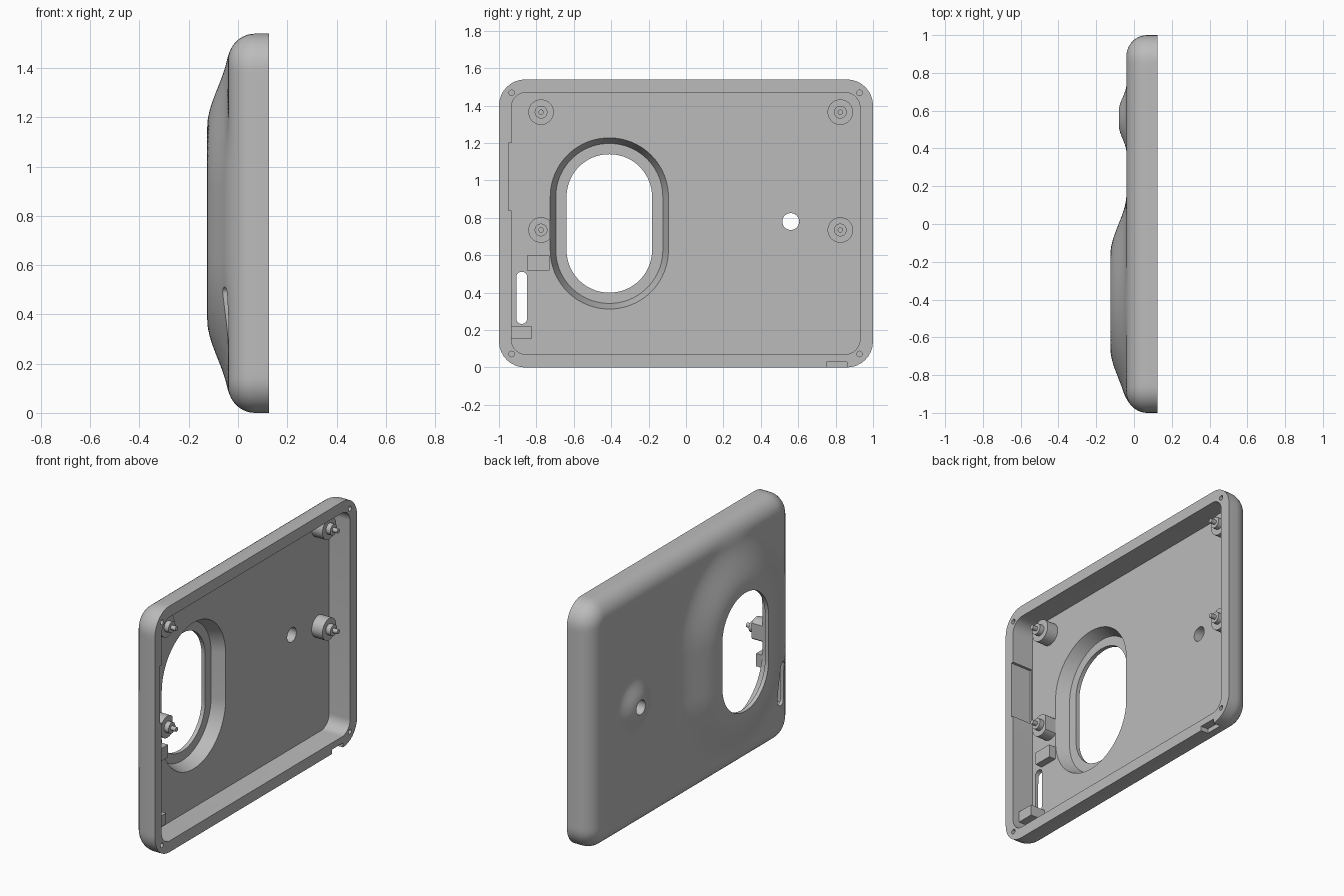
import bpy, bmesh, math

if "Cube" in bpy.data.objects:
    bpy.data.objects.remove(bpy.data.objects["Cube"], do_unlink=True)

MID_Z = 0.77
FLOOR, RIM, FACE = -0.02, 0.125, -0.04
FILLET, CORNER = 0.11, 0.14
OVAL_Y, OVAL_HALF, OVAL_R = -0.41, 0.1425, 0.2275
HOLE_Y, HOLE_Z = 0.56, 0.78

plastic = bpy.data.materials.new("grey_plastic")
plastic.use_nodes = True
plastic.diffuse_color = (0.5, 0.5, 0.5, 1)
plastic.node_tree.nodes["Principled BSDF"].inputs["Base Color"].default_value = (0.5, 0.5, 0.5, 1)


def rounded(cy, cz, hy, hz, r=0.0, arc=10, side=1):
    """Rounded rectangle outline in the y-z plane, sides split into equal steps."""
    corners = []
    for i, (sy, sz) in enumerate([(1, 1), (-1, 1), (-1, -1), (1, -1)]):
        steps = arc if r > 0 else 0
        angles = [math.pi / 2 * (i + k / max(steps, 1)) for k in range(steps + 1)]
        corners.append([(cy + sy * (hy - r) + r * math.cos(a),
                         cz + sz * (hz - r) + r * math.sin(a)) for a in angles])
    pts = []
    for i, c in enumerate(corners):
        nxt = corners[(i + 1) % 4][0]
        pts += c
        pts += [(c[-1][0] + (nxt[0] - c[-1][0]) * k / side,
                 c[-1][1] + (nxt[1] - c[-1][1]) * k / side) for k in range(1, side)]
    return pts


def circle(cy, cz, r, n=40):
    return [(cy + r * math.cos(math.tau * k / n), cz + r * math.sin(math.tau * k / n))
            for k in range(n)]


def stadium(r):
    # tiny side margin keeps the corner points distinct
    return rounded(OVAL_Y, MID_Z, r + 0.001, r + OVAL_HALF, r, arc=20)


def loft(name, rings):
    """Closed solid through equal-length rings of (x, y, z)."""
    bm = bmesh.new()
    loops = [[bm.verts.new(p) for p in ring] for ring in rings]
    n = len(loops[0])
    for a, b in zip(loops, loops[1:]):
        for k in range(n):
            j = (k + 1) % n
            bm.faces.new((a[k], a[j], b[j], b[k]))
    bm.faces.new(loops[0])
    bm.faces.new(loops[-1])
    bmesh.ops.recalc_face_normals(bm, faces=bm.faces)
    mesh = bpy.data.meshes.new(name)
    bm.to_mesh(mesh)
    bm.free()
    mesh.materials.append(plastic)
    obj = bpy.data.objects.new(name, mesh)
    bpy.context.collection.objects.link(obj)
    return obj


def prism(name, *sections):
    """Solid from (x, outline) sections."""
    return loft(name, [[(x, y, z) for y, z in pts] for x, pts in sections])


def select(obj):
    bpy.ops.object.select_all(action='DESELECT')
    obj.select_set(True)
    bpy.context.view_layer.objects.active = obj


def cut(obj, cutter):
    mod = obj.modifiers.new("cut", 'BOOLEAN')
    mod.operation, mod.solver, mod.object = 'DIFFERENCE', 'EXACT', cutter
    select(obj)
    bpy.ops.object.modifier_apply(modifier=mod.name)
    bpy.data.objects.remove(cutter, do_unlink=True)


def smooth(obj):
    select(obj)
    bpy.ops.object.shade_smooth_by_angle(angle=math.radians(30))


def fade(d, start, end):
    t = min(max((d - start) / (end - start), 0), 1)
    return 1 - t * t * (3 - 2 * t)


def bulge(y, z):
    """Outward swelling around the oval opening and the small hole."""
    d = math.hypot(y - OVAL_Y, max(abs(z - MID_Z) - OVAL_HALF, 0)) - OVAL_R
    small = math.hypot(y - HOLE_Y, z - HOLE_Z)
    return 0.085 * fade(d, 0.02, 0.34) + 0.04 * fade(small, 0.04, 0.18)


# Outer shell: straight wall, filleted edge, swollen face
def shell_ring(x, inset, scale=1.0, weight=0.0):
    pts = rounded(0, 0, 1 - inset, MID_Z - inset, CORNER - inset, arc=8, side=56)
    ring = []
    for y, z in pts:
        y, z = y * scale, z * scale + MID_Z
        ring.append((x - weight * bulge(y, z), y, z))
    return ring


rings = [shell_ring(RIM, 0)]
for k in range(11):
    a = math.pi / 2 * k / 10
    rings.append(shell_ring(FACE + FILLET * (1 - math.sin(a)),
                            FILLET * (1 - math.cos(a)), 1, math.sin(a)))
STEPS = 44
rings += [shell_ring(FACE, FILLET, 1 - k / STEPS, 1) for k in range(1, STEPS)]
shell = loft("shell", rings)

# Cavity behind the face
cavity = rounded(-0.002, MID_Z, 0.932, 0.70, 0.08)
cut(shell, prism("cavity_cutter", (FLOOR, cavity), (0.3, cavity)))

# Oval opening with a tapered recess inside
cut(shell, prism("recess_cutter", (-0.10, stadium(0.285)), (FLOOR, stadium(0.315)),
                 (0.01, stadium(0.315))))
cut(shell, prism("oval_cutter", (-0.3, stadium(OVAL_R)), (0.05, stadium(OVAL_R))))

# Small round hole and vertical slot
hole = circle(HOLE_Y, HOLE_Z, 0.045)
cut(shell, prism("hole_cutter", (-0.3, hole), (0.05, hole)))
slot = rounded(-0.878, 0.372, 0.029, 0.139, 0.028)
cut(shell, prism("slot_cutter", (-0.3, slot), (0.05, slot)))

# Side wall recess and bottom rim notch
recess = rounded(-0.935, 1.02, 0.015, 0.18)
cut(shell, prism("wall_recess_cutter", (FLOOR + 0.005, recess), (0.3, recess)))
notch = rounded(0.805, 0, 0.055, 0.028)
cut(shell, prism("notch_cutter", (0.075, notch), (0.3, notch)))

# Screw holes in the rim corners
for y in (-0.932, 0.928):
    for z in (0.072, 1.468):
        screw = circle(y, z, 0.015, 16)
        cut(shell, prism("screw_cutter", (0.04, screw), (0.3, screw)))
smooth(shell)

# Stepped mounting posts
for side, y in (("right", -0.775), ("left", 0.825)):
    for level, z in (("lower", 0.735), ("upper", 1.365)):
        wide, mid, pin = (circle(y, z, r) for r in (0.068, 0.034, 0.014))
        post = prism(f"{side}_{level}_post", (FLOOR - 0.005, wide), (0.055, wide),
                     (0.055, mid), (0.085, mid), (0.085, pin), (0.118, pin))
        if (side, level) == ("right", "lower"):
            cut(post, prism("post_cutter", (-0.2, stadium(0.315)), (0.3, stadium(0.315))))
        smooth(post)

# Locating blocks above and below the slot
upper = rounded(-0.79, 0.558, 0.061, 0.04)
prism("upper_block", (FLOOR - 0.005, upper), (0.025, upper))
lower = rounded(-0.882, 0.187, 0.056, 0.034)
prism("lower_block", (FLOOR - 0.005, lower), (0.08, lower))
